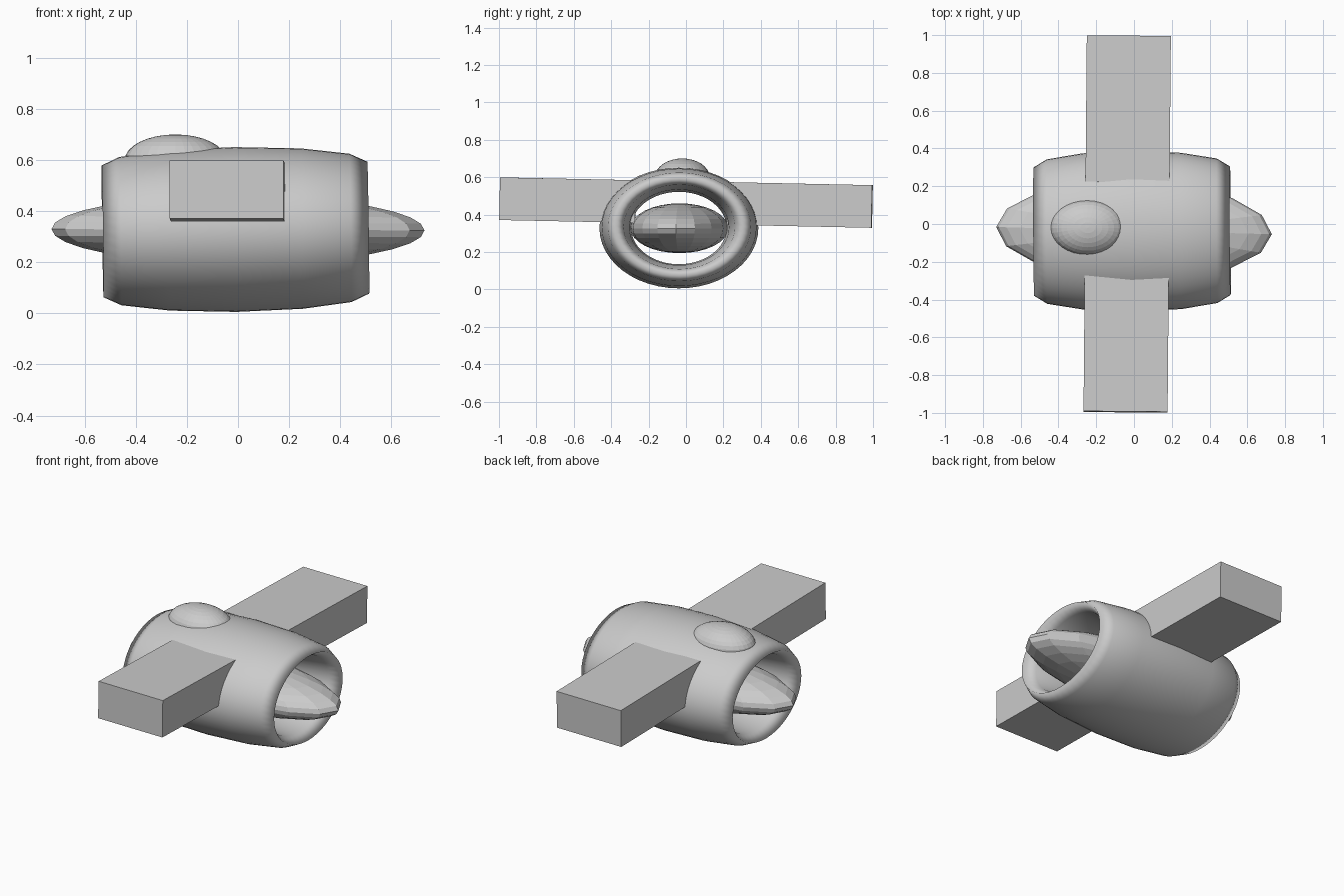
import bpy
import bmesh
from math import radians
from mathutils import Matrix, Vector

cube = bpy.data.objects.get("Cube")
if cube:
    bpy.data.objects.remove(cube, do_unlink=True)

# One plain grey for the whole model
grey = bpy.data.materials.new("plain grey")
grey.use_nodes = True
colour = (0.6, 0.6, 0.6, 1)
grey.diffuse_color = colour
grey.node_tree.nodes["Principled BSDF"].inputs["Base Color"].default_value = colour


def place(obj, name, turn):
    """Name the part, colour it and tilt it by the given degrees."""
    obj.name = name
    obj.data.materials.append(grey)
    obj.rotation_euler = [radians(a) for a in turn]
    return obj


def ellipsoid(name, centre, radii, segments, rings, turn=(0, 0, 0)):
    bpy.ops.mesh.primitive_uv_sphere_add(segments=segments, ring_count=rings,
                                         radius=1, location=centre)
    obj = bpy.context.object
    obj.data.transform(Matrix.Diagonal((*radii, 1)))
    return place(obj, name, turn)


# Hull: a ring stretched into a tube along x
bpy.ops.mesh.primitive_torus_add(major_radius=1, minor_radius=0.25,
                                 major_segments=48, minor_segments=12,
                                 location=(-0.01, -0.038, 0.328))
hull = bpy.context.object
hull.data.transform(Matrix.Rotation(radians(90), 4, 'Y')
                    @ Matrix.Diagonal((0.258, 0.34, 2.08, 1)))
place(hull, "hull_tube", (0, -0.8, 0.3))
hull.data.shade_smooth()

# Faceted core running through the tube
ellipsoid("core", (0, -0.035, 0.327), (0.73, 0.262, 0.133), 16, 16, (0, 0.2, -1.5))

# Canopy bubble, trimmed inside the hull wall
canopy = ellipsoid("canopy", (-0.245, -0.02, 0.6), (0.198, 0.146, 0.1), 32, 16)
bm = bmesh.new()
bm.from_mesh(canopy.data)
bmesh.ops.bisect_plane(bm, geom=bm.verts[:] + bm.edges[:] + bm.faces[:],
                       plane_co=Vector((0, 0, -0.04)), plane_no=Vector((0, 0, 1)),
                       clear_inner=True)
bm.to_mesh(canopy.data)
bm.free()

# Box wings on one slightly tilted line
for name, inner, outer in (("right_wing", -0.27, -0.995), ("left_wing", 0.22, 0.995)):
    bpy.ops.mesh.primitive_cube_add(size=1, location=(-0.036, 0, 0.464))
    wing = bpy.context.object
    wing.data.transform(Matrix.Translation((0, (inner + outer) / 2, 0))
                        @ Matrix.Diagonal((0.445, abs(outer - inner), 0.228, 1)))
    place(wing, name, (-1.2, 0, -0.5))
    wing.name = "front_wing" if inner < 0 else "back_wing"
